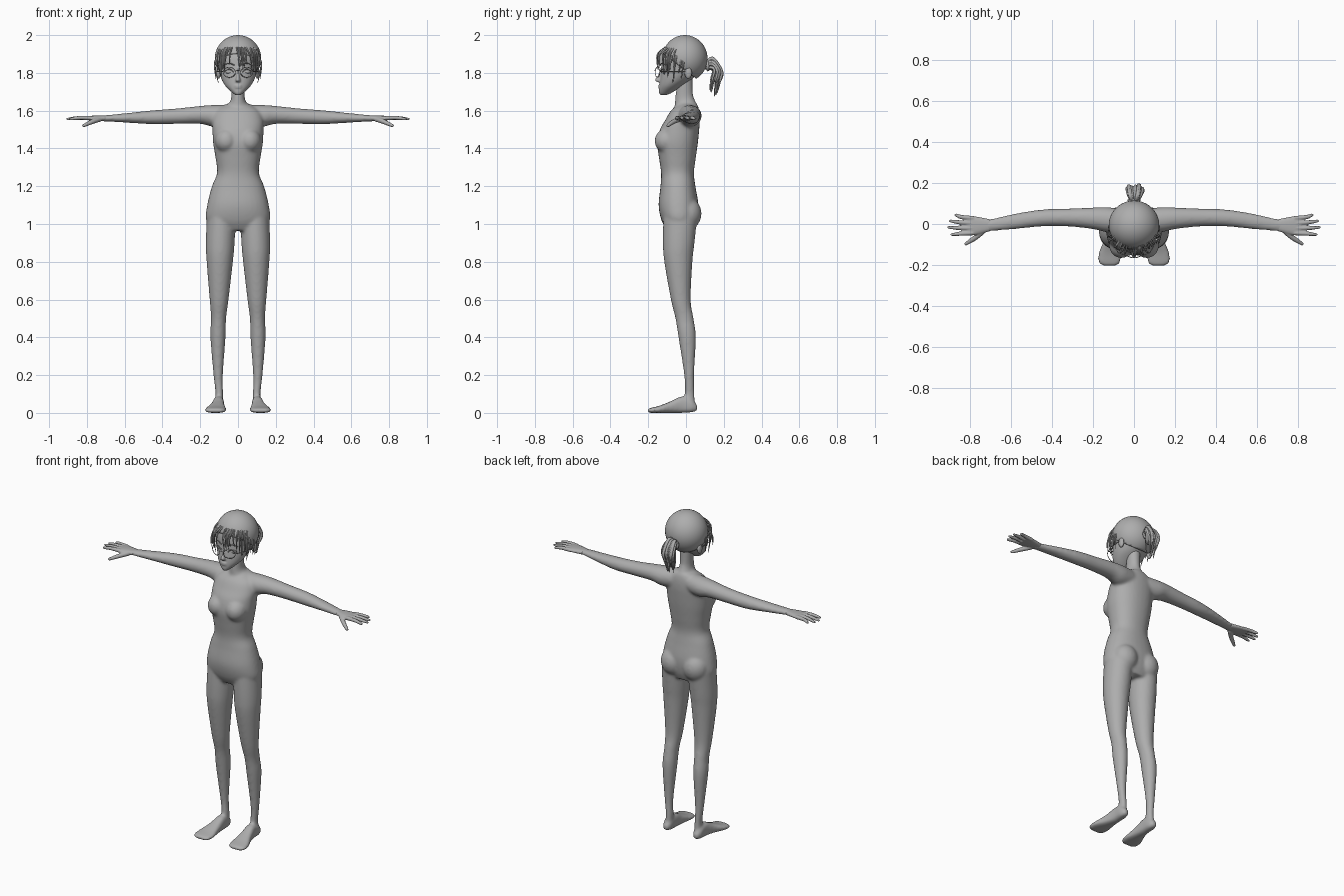
import bpy, bmesh, math, random
from mathutils import Vector, Matrix

old = bpy.data.objects.get("Cube")
if old:
    bpy.data.objects.remove(old, do_unlink=True)
random.seed(4)

GREY = (0.42, 0.42, 0.42, 1)
clay = bpy.data.materials.new("clay grey")
clay.diffuse_color = GREY
clay.use_nodes = True
clay.node_tree.nodes["Principled BSDF"].inputs["Base Color"].default_value = GREY


def add(name, data):
    ob = bpy.data.objects.new(name, data)
    bpy.context.collection.objects.link(ob)
    data.materials.append(clay)
    return ob


def from_bmesh(name, bm):
    bmesh.ops.recalc_face_normals(bm, faces=bm.faces)
    for f in bm.faces:
        f.smooth = True
    me = bpy.data.meshes.new(name)
    bm.to_mesh(me)
    bm.free()
    return add(name, me)


def spline(rows, steps=6):
    """Smoothly resample a list of stations."""
    pts = [Vector(r) for r in rows]
    out = []
    for i in range(len(pts) - 1):
        a, b, c, d = (pts[max(0, min(len(pts) - 1, i + k))] for k in (-1, 0, 1, 2))
        for s in range(steps):
            t = s / steps
            out.append(b + (c - a) * (t / 2) + (a * 2 - b * 5 + c * 4 - d) * (t * t / 2)
                       + (b * 3 - a - c * 3 + d) * (t ** 3 / 2))
    return out + [pts[-1]]


def loft(name, axis, rows, power=1.0, sides=32):
    """Rows are (position, min u, max u, min v, max v) along the axis."""
    bm = bmesh.new()
    rings = []
    for p, u0, u1, v0, v1 in spline(rows):
        ring = []
        for k in range(sides):
            a = math.tau * k / sides
            c, s = (math.copysign(abs(w) ** power, w) for w in (math.cos(a), math.sin(a)))
            co = [(u0 + u1 + c * (u1 - u0)) / 2, (v0 + v1 + s * (v1 - v0)) / 2]
            co.insert(axis, p)
            ring.append(bm.verts.new(co))
        rings.append(ring)
    for lo, hi in zip(rings, rings[1:]):
        for k in range(sides):
            j = (k + 1) % sides
            bm.faces.new((lo[k], lo[j], hi[j], hi[k]))
    bm.faces.new(rings[0])
    bm.faces.new(rings[-1])
    return from_bmesh(name, bm)


def ball(name, center, size, cut=None):
    bm = bmesh.new()
    bmesh.ops.create_uvsphere(bm, u_segments=40, v_segments=24, radius=1,
                              matrix=Matrix.Translation(center) @ Matrix.Diagonal((*size, 1)))
    if cut:
        bmesh.ops.bisect_plane(bm, geom=bm.verts[:] + bm.edges[:] + bm.faces[:],
                               plane_co=cut[0], plane_no=cut[1], clear_inner=True)
    return from_bmesh(name, bm)


def tubes(name, paths, width, taper=0.3, cyclic=False):
    """Round strands along smooth paths, thinner towards the tip."""
    cu = bpy.data.curves.new(name, "CURVE")
    cu.dimensions = "3D"
    cu.bevel_depth = width
    cu.bevel_resolution = 2
    cu.use_fill_caps = True
    for path in paths:
        pts = path if cyclic else spline(path, 5)
        sp = cu.splines.new("POLY")
        sp.points.add(len(pts) - 1)
        sp.use_cyclic_u = cyclic
        sp.use_smooth = True
        for i, (dst, co) in enumerate(zip(sp.points, pts)):
            t = i / (len(pts) - 1)
            dst.co = (*co, 1)
            dst.radius = 1 if cyclic else 1 - (1 - taper) * t ** 3
    ob = add(name, cu)
    pick([ob])
    bpy.ops.object.convert(target="MESH")
    return bpy.context.object


def pick(obs):
    bpy.ops.object.select_all(action="DESELECT")
    for ob in obs:
        ob.select_set(True)
    bpy.context.view_layer.objects.active = obs[0]


def mirror(ob):
    ob.modifiers.new("Mirror", "MIRROR").use_mirror_merge = False
    return ob


def fuse(obs, voxel, smooth, both=True):
    """Join parts into one soft skin."""
    pick(obs)
    bpy.ops.object.join()
    ob = obs[0]
    if both:
        mirror(ob)
    rm = ob.modifiers.new("Remesh", "REMESH")
    rm.mode = "VOXEL"
    rm.voxel_size = voxel
    rm.use_smooth_shade = True
    sm = ob.modifiers.new("Smooth", "SMOOTH")
    sm.iterations = smooth
    return ob


# Body: torso, neck, one leg, foot and arm, mirrored and fused
torso = loft("body", 2, [(z, -w, w, f, b) for z, w, f, b in (
    (1.635, .06, -.04, .06), (1.6, .115, -.08, .07), (1.55, .135, -.11, .073),
    (1.5, .135, -.138, .07), (1.43, .132, -.153, .063), (1.35, .119, -.143, .052),
    (1.27, .111, -.132, .042), (1.2, .138, -.135, .05), (1.1, .163, -.145, .066),
    (1.02, .168, -.13, .06), (.965, .12, -.1, .04))], .9)
neck = loft("neck", 2, [(z, -w, w, f, b) for z, w, f, b in (
    (1.57, .09, -.07, .07), (1.62, .062, -.06, .06), (1.65, .041, -.058, .05),
    (1.69, .035, -.055, .037), (1.79, .038, -.04, .035))])
leg = loft("leg", 2, [
    (1.04, .012, .165, -.12, .06), (.9, .018, .17, -.122, .045), (.8, .027, .166, -.115, .034),
    (.6, .05, .15, -.08, .025), (.5, .063, .143, -.056, .04), (.4, .066, .146, -.04, .052),
    (.2, .08, .13, -.01, .043), (.1, .079, .119, -.008, .045), (.03, .078, .125, -.02, .05)])
foot = loft("foot", 1, [
    (.06, .09, .117, .012, .04), (.03, .076, .13, .003, .07), (-.02, .074, .132, 0, .088),
    (-.08, .07, .147, 0, .062), (-.14, .062, .172, 0, .038), (-.185, .066, .174, 0, .027),
    (-.204, .085, .15, .003, .02)], .75)
arm = loft("arm", 0, [
    (.05, -.04, .07, 1.52, 1.632), (.13, -.04, .082, 1.515, 1.63), (.2, -.025, .08, 1.53, 1.625),
    (.32, -.012, .075, 1.53, 1.612), (.45, -.012, .07, 1.528, 1.602), (.58, -.025, .05, 1.536, 1.588),
    (.7, -.036, .024, 1.543, 1.576), (.73, -.04, .024, 1.544, 1.575)])
bust = ball("bust", (.062, -.1, 1.44), (.06, .066, .065))
seat = ball("seat", (.076, .008, 1.055), (.076, .074, .085))
fuse([torso, neck, leg, foot, arm, bust, seat], .008, 8)

# Hands: palm, four fingers and thumb
palm = loft("hands", 0, [
    (.7, -.035, .023, 1.545, 1.574), (.75, -.048, .033, 1.546, 1.574),
    (.79, -.056, .04, 1.549, 1.572), (.815, -.05, .034, 1.551, 1.568)], .85)
tips = ((.872, .047), (.9, .016), (.908, -.016), (.892, -.052))
fingers = tubes("fingers", [
    [(.78, .028 - i * .024, 1.561), (.84, .034 - i * .027, 1.562), (x, y, 1.555)]
    for i, (x, y) in enumerate(tips)], .0115, .5)
thumb = tubes("thumb", [[(.73, -.03, 1.555), (.77, -.065, 1.542), (.823, -.1, 1.518)]], .014, .5)
fuse([palm, fingers, thumb], .004, 3)

# Head with nose, lips, chin and ears
skull = loft("head", 2, [(z, -w, w, f, b) for z, w, f, b in (
    (1.682, .012, -.135, -.105), (1.695, .03, -.143, -.075), (1.73, .066, -.142, -.02),
    (1.77, .089, -.137, .035), (1.82, .102, -.13, .075), (1.89, .108, -.122, .095),
    (1.95, .085, -.09, .075), (1.98, .04, -.04, .04))])
nose = loft("nose", 2, [(1.752, -.012, .012, -.15, -.12), (1.762, -.013, .013, -.165, -.12),
                        (1.79, -.007, .007, -.148, -.12), (1.83, -.005, .005, -.134, -.11)])
lips = [ball("lip", (0, -.139, z), (.02, .009, .005)) for z in (1.723, 1.732)]
ear = ball("ear", (.103, .012, 1.8), (.012, .02, .032))
fuse([skull, nose, ear, *lips], .0045, 3)
mirror(ball("eyes", (.044, -.108, 1.806), (.021, .016, .013)))
mirror(tubes("eyelids", [[(.022, -.13, 1.803), (.044, -.13, 1.82), (.07, -.112, 1.809)]], .003))
mirror(tubes("eyebrows", [[(.02, -.136, 1.84), (.045, -.128, 1.851), (.078, -.106, 1.84)]], .003))

# Glasses
rim = [(.046 + .032 * math.cos(a), -.151 + .012 * math.cos(a), 1.803 + .027 * math.sin(a))
       for a in (math.tau * k / 32 for k in range(32))]
mirror(tubes("glasses_rims", [rim], .002, cyclic=True))
mirror(tubes("glasses_arms", [[(.078, -.139, 1.808), (.104, -.08, 1.808), (.112, .015, 1.808)],
                              [(.015, -.162, 1.808), (.007, -.164, 1.812), (0, -.164, 1.813)]], .002, 1))

# Hair cap, cut along the hairline
cap = ball("hair_cap", (0, -.006, 1.876), (.123, .12, .124), ((0, -.12, 1.9), (0, .6, .8)))
shell = cap.modifiers.new("Thickness", "SOLIDIFY")
shell.thickness = .008

# Fringe and side locks
fringe = []
for i in range(26):
    a = random.uniform(-1.15, 1.15)
    s, c = math.sin(a), math.cos(a)
    end = 1.845 - .05 * abs(a) + random.uniform(-.03, .03)
    sway = random.uniform(-.02, .02)
    fringe.append([(.1 * s, -.11 * c, 1.935), (.122 * s + sway / 2, -.152 * c, 1.895),
                   (.118 * s + sway, -.15 * c, end)])
tubes("fringe", fringe, .0045, .15)
locks = []
for y in (-.075, -.05, -.02, -.005):
    low = random.uniform(1.745, 1.8)
    locks.append([(.11, y, 1.89), (.123, y - .01, 1.84), (.108 + random.uniform(-.01, .01), y - .02, low)])
mirror(tubes("side_locks", locks, .005, .15))

# Ponytail with its band
tail = []
for i in range(26):
    a = random.uniform(0, math.tau)
    r = random.uniform(.3, 1)
    s, c = r * math.sin(a), r * math.cos(a)
    low = random.uniform(1.67, 1.76)
    tail.append([(.008 * s, .1, 1.835 + .008 * c), (.035 * s, .14, 1.85 + .032 * c),
                 (.048 * s, .168 + .024 * c, 1.81), (.04 * s, .158 + .028 * c, 1.76),
                 (.025 * s, .15 + .025 * c, low)])
tubes("ponytail", tail, .0085, .15)
band = [(.024 * math.cos(a), .116, 1.84 + .024 * math.sin(a))
        for a in (math.tau * k / 24 for k in range(24))]
tubes("hair_band", [band], .008, cyclic=True)
